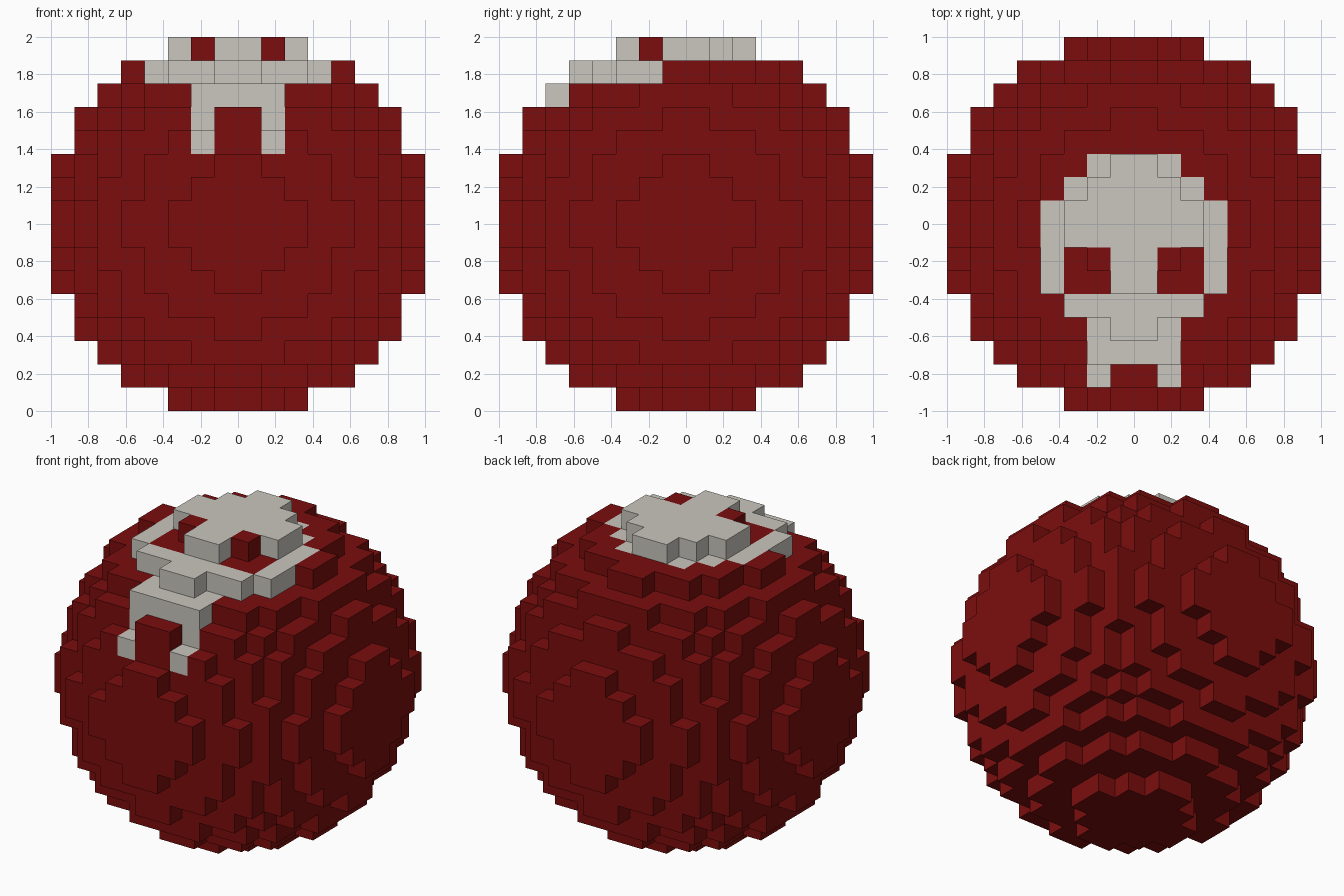
import bpy
import bmesh
from mathutils import Vector

if "Cube" in bpy.data.objects:
    bpy.data.objects.remove(bpy.data.objects["Cube"], do_unlink=True)

HALF = 8              # blocks from the centre to the outside
SIZE = 1 / HALF       # edge length of one block


def make_material(name, rgb):
    mat = bpy.data.materials.new(name)
    mat.use_nodes = True
    mat.diffuse_color = (*rgb, 1)
    mat.node_tree.nodes["Principled BSDF"].inputs["Base Color"].default_value = (*rgb, 1)
    return mat


# Skull pattern seen from above, right half only, from the back to the front
SKULL_ROWS = ["##..", "###.", "####", "####", "#..#", "#..#", "###.", "##..", "##..", ".#.."]
SKULL_BACK = 2        # y index of the first row
SKULL_LOWEST = 3      # lowest block layer that carries the skull


def is_solid(cell):
    return sum((c + 0.5) ** 2 for c in cell) < HALF ** 2


def is_skull(cell):
    x, y, z = cell
    column = x if x >= 0 else -x - 1
    row = SKULL_BACK - y
    return (z >= SKULL_LOWEST and 0 <= row < len(SKULL_ROWS)
            and column < 4 and SKULL_ROWS[row][column] == "#")


def add_side(bm, cell, axis, sign):
    """One exposed block side, wound so that it faces outwards."""
    normal, u = Vector((0, 0, 0)), Vector((0, 0, 0))
    normal[axis] = sign
    u[(axis + 1) % 3] = 1
    v = normal.cross(u)
    centre = Vector(cell) + Vector((0.5, 0.5, 0.5)) + normal / 2
    corners = [centre + (a * u + b * v) / 2 for a, b in ((-1, -1), (1, -1), (1, 1), (-1, 1))]
    bm.faces.new([bm.verts.new(p * SIZE + Vector((0, 0, 1))) for p in corners])


def build_blocks(name, cells, mat):
    """Outer shell of the given blocks of the ball."""
    bm = bmesh.new()
    for cell in cells:
        for axis in range(3):
            for sign in (-1, 1):
                neighbour = list(cell)
                neighbour[axis] += sign
                if not is_solid(neighbour):
                    add_side(bm, cell, axis, sign)
    bmesh.ops.remove_doubles(bm, verts=bm.verts, dist=SIZE / 100)
    mesh = bpy.data.meshes.new(name)
    bm.to_mesh(mesh)
    bm.free()
    mesh.materials.append(mat)
    obj = bpy.data.objects.new(name, mesh)
    bpy.context.collection.objects.link(obj)


span = range(-HALF, HALF)
solid = [(x, y, z) for x in span for y in span for z in span if is_solid((x, y, z))]

# Red block ball and the pale skull set into its top
build_blocks("ball", [c for c in solid if not is_skull(c)],
             make_material("dark red", (0.2, 0.004, 0.004)))
build_blocks("skull", [c for c in solid if is_skull(c)],
             make_material("bone grey", (0.59, 0.57, 0.52)))
